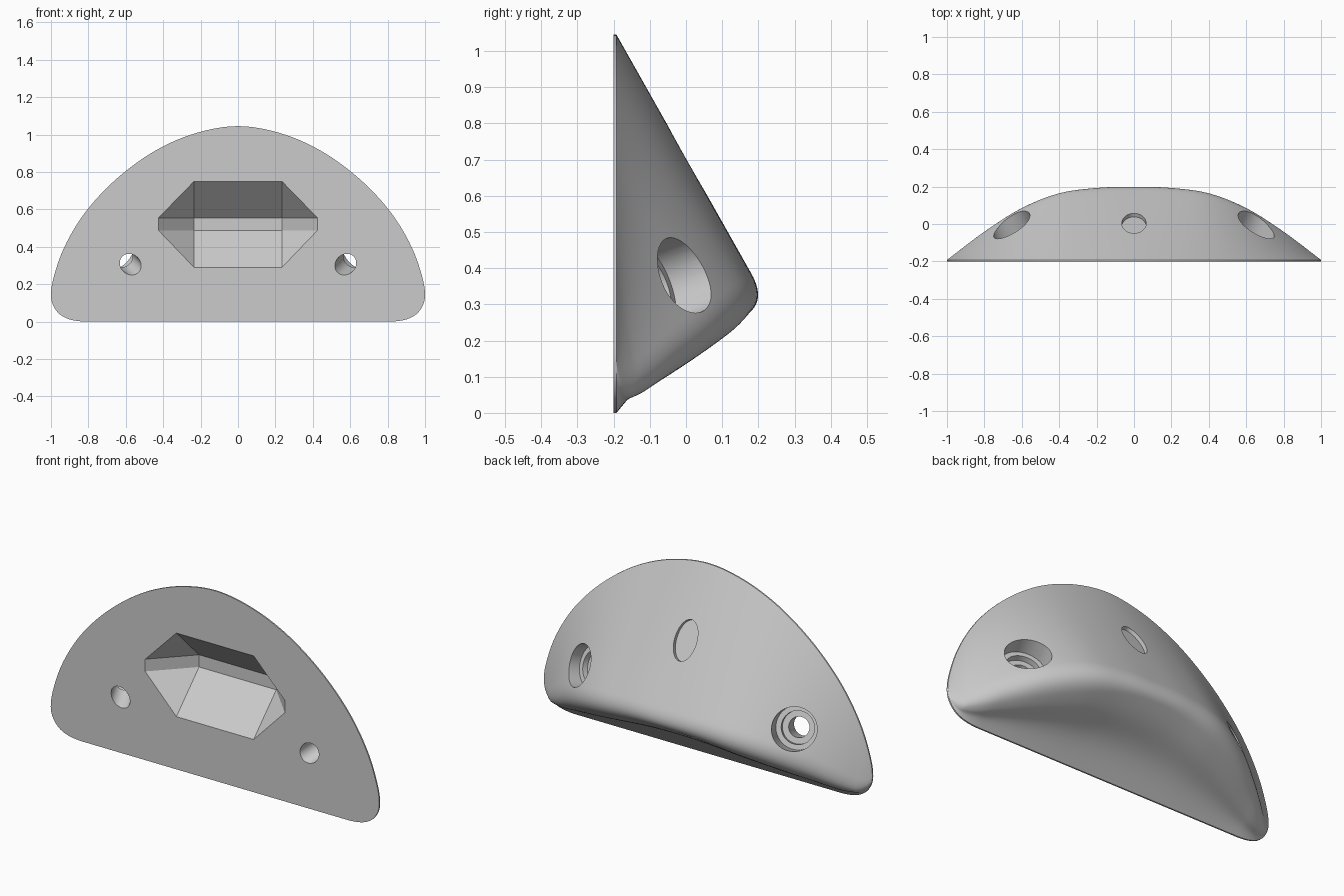
import bpy, bmesh
from math import sin, cos, pi, asin
from mathutils import Vector, Matrix

if "Cube" in bpy.data.objects:
    bpy.data.objects.remove(bpy.data.objects["Cube"])


def curve(keys, key=lambda x: x):
    """Smooth cubic through (x, value) keys, level at x = 0."""
    xs = [key(k[0]) for k in keys]
    vs = [k[1] for k in keys]
    n = len(xs)
    sec = [(vs[i + 1] - vs[i]) / (xs[i + 1] - xs[i]) for i in range(n - 1)]
    m = [0] + [(sec[i - 1] + sec[i]) / 2 for i in range(1, n - 1)] + [sec[-1]]

    def f(x):
        x = key(min(1, abs(x)))
        i = max(j for j in range(n - 1) if x >= xs[j] - 1e-9)
        h = xs[i + 1] - xs[i]
        t = (x - xs[i]) / h
        return (vs[i] * (2*t**3 - 3*t*t + 1) + m[i] * h * (t**3 - 2*t*t + t)
                + vs[i + 1] * (3*t*t - 2*t**3) + m[i + 1] * h * (t**3 - t*t))
    return f


RIM = -.192
# outline top and bottom edges, ridge depth and ridge height across x
top = curve([(0, 1.045), (.2, 1.015), (.4, .937), (.59, .813), (.795, .612),
             (.93, .395), (.982, .25), (1, .14)], asin)
bottom = curve([(0, 0), (.5, 0), (.82, 0), (.9, .012), (.95, .037),
                (.985, .08), (1, .14)], asin)
ridge_y = curve([(0, .197), (.2, .19), (.4, .16), (.6, .08), (.8, -.045), (1, RIM)])
ridge_z = curve([(0, .312), (.2, .305), (.43, .268), (.6, .218), (.73, .165),
                 (.85, .105), (.95, .06), (1, .04)])


def to_object(bm, name):
    bmesh.ops.recalc_face_normals(bm, faces=bm.faces)
    me = bpy.data.meshes.new(name)
    bm.to_mesh(me)
    bm.free()
    ob = bpy.data.objects.new(name, me)
    bpy.context.collection.objects.link(ob)
    return ob


def section(x):
    """Rim, hollowed lower slope, rounded ridge, upper slope, rim."""
    soft = x * x * (3 - 2 * abs(x))
    f_lo, f_up = .88 - .3 * soft, .9 - .1 * soft
    zb, zt = max(0, bottom(x)), top(x)
    a, b = Vector((RIM, zb)), Vector((RIM, zt))
    peak = .25 * f_lo + .5 + .25 * f_up
    v = Vector((RIM + (ridge_y(x) - RIM) * 1.005 / peak,
                max(ridge_z(x), zb + .12 * (zt - zb))))
    lo, up = a.lerp(v, f_lo), b.lerp(v, f_up)
    hollow = .03 * (1 - x * x)
    pts = [Vector((-.2, a.y))]
    for i in range(14):
        t = pi * i / 14
        pts.append(a.lerp(lo, i / 14) + Vector((0, hollow * sin(t) * (1 + cos(t)))))
    pts += [lo.lerp(v, i / 14).lerp(v.lerp(up, i / 14), i / 14) for i in range(14)]
    pts += [up.lerp(b, i / 16) for i in range(17)] + [Vector((-.2, b.y))]
    return [(x, p.x, p.y) for p in pts]


# body: sections swept across x, closed by one flat front face
bm = bmesh.new()
N = 112
cols = [[bm.verts.new(p) for p in section(sin(pi * (i / N - .5)))] for i in range(N + 1)]
for c, d in zip(cols, cols[1:]):
    for j in range(len(c) - 1):
        bm.faces.new((c[j], d[j], d[j + 1], c[j + 1]))
bmesh.ops.remove_doubles(bm, verts=bm.verts, dist=1e-5)
bmesh.ops.holes_fill(bm, edges=[e for e in bm.edges if e.is_boundary], sides=0)
body = to_object(bm, "grip_body")


def lathe(name, profile, origin, axis, stretch=1):
    """Closed turned solid from (radius, distance) pairs along an axis."""
    bm = bmesh.new()
    n = 48
    rings = [[bm.verts.new((r * cos(2*pi*k/n), stretch * r * sin(2*pi*k/n), t))
              for k in range(n)] for r, t in profile]
    for c, d in zip(rings, rings[1:]):
        for k in range(n):
            bm.faces.new((c[k], c[(k+1) % n], d[(k+1) % n], d[k]))
    bm.faces.new(rings[0])
    bm.faces.new(rings[-1])
    rot = Vector(axis).to_track_quat('Z', 'Y').to_matrix().to_4x4()
    bm.transform(Matrix.Translation(origin) @ rot)
    return to_object(bm, name)


# stepped bolt holes, mirrored left and right
cutters = [lathe("bolt_hole_cutter",
                 [(.053, -.1), (.053, .105), (.085, .105), (.085, .135), (.112, .135), (.112, .5)],
                 (s * .575, -.2, .306), (s * .08, .195, .075)) for s in (-1, 1)]
# shallow oval recess in the upper slope
cutters.append(lathe("recess_cutter", [(.065, -.016), (.065, .2)],
                     (0, 0, .695), (0, .88, .48), 1.66))

# faceted pocket in the flat face
bm = bmesh.new()
for s in (-1, 1):
    for x, z in ((.235, .75), (.425, .555), (.425, .488), (.235, .29)):
        for y in (-.3, -.2):
            bm.verts.new((s * x, y, z))
    for z in (.555, .488):
        bm.verts.new((s * .235, -.003, z))
bmesh.ops.convex_hull(bm, input=bm.verts)
bmesh.ops.dissolve_limit(bm, angle_limit=.01, verts=bm.verts, edges=bm.edges)
cutters.append(to_object(bm, "pocket_cutter"))

# cut everything out and remove the cutters
bpy.context.view_layer.objects.active = body
body.select_set(True)
for c in cutters:
    c.hide_render = True
    mod = body.modifiers.new("cut", 'BOOLEAN')
    mod.operation, mod.solver, mod.object = 'DIFFERENCE', 'EXACT', c
    bpy.ops.object.modifier_apply(modifier=mod.name)
    bpy.data.objects.remove(c)
bpy.ops.object.shade_smooth_by_angle(angle=.5)
